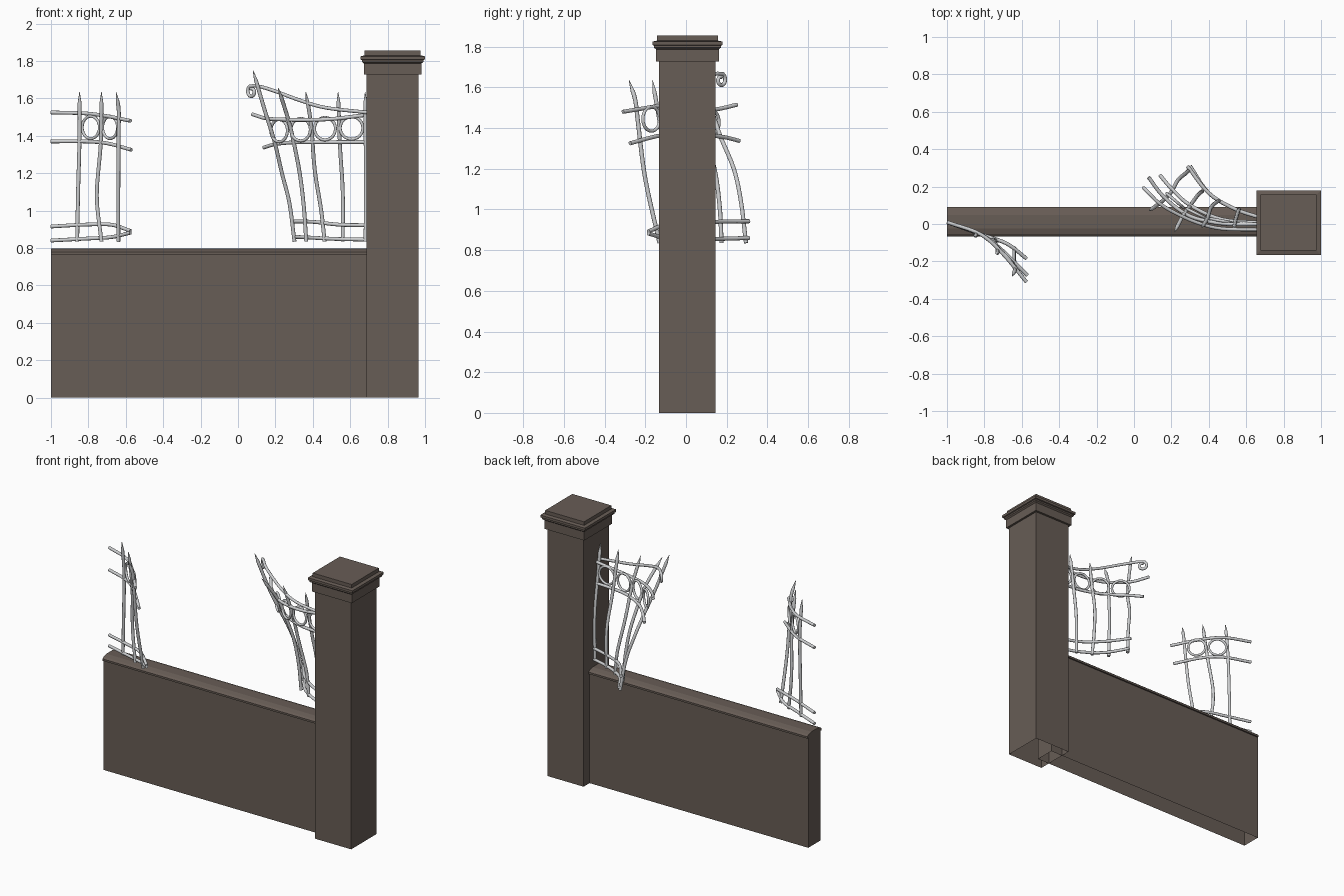
import bpy, bmesh, math
from mathutils import Vector

if "Cube" in bpy.data.objects:
    bpy.data.objects.remove(bpy.data.objects["Cube"])


def material(name, col):
    m = bpy.data.materials.new(name)
    m.diffuse_color = (*col, 1)
    m.use_nodes = True
    m.node_tree.nodes["Principled BSDF"].inputs["Base Color"].default_value = m.diffuse_color
    return m


STONE = material("brown stone", (0.137, 0.109, 0.092))
IRON = material("light grey iron", (0.62, 0.63, 0.64))


def finish(name, bm, mat):
    bmesh.ops.recalc_face_normals(bm, faces=bm.faces)
    me = bpy.data.meshes.new(name)
    bm.to_mesh(me)
    bm.free()
    me.materials.append(mat)
    ob = bpy.data.objects.new(name, me)
    bpy.context.collection.objects.link(ob)
    return ob


def loft(name, rings, mat, cap_start, cap_end):
    """Skin a list of closed rings of points."""
    bm = bmesh.new()
    vs = [[bm.verts.new(p) for p in r] for r in rings]
    n = len(vs[0])
    for a, b in zip(vs, vs[1:]):
        for i in range(n):
            j = (i + 1) % n
            bm.faces.new((a[i], a[j], b[j], b[i]))
    if cap_start:
        bm.faces.new(vs[0])
    if cap_end:
        bm.faces.new(vs[-1])
    return finish(name, bm, mat)


def smooth_path(pts, steps=5):
    """Catmull-Rom curve through the points."""
    p = [Vector(q) for q in pts]
    p = [2 * p[0] - p[1]] + p + [2 * p[-1] - p[-2]]
    out = []
    for i in range(1, len(p) - 2):
        a, b, c, d = p[i - 1:i + 3]
        for k in range(steps):
            t = k / steps
            out.append(0.5 * (2 * b + (c - a) * t + (2 * a - 5 * b + 4 * c - d) * t * t
                              + (3 * b - a - 3 * c + d) * t ** 3))
    return out + [p[-2]]


def tube(name, pts, r, closed=False, tip=False):
    """Round iron bar along a path, optionally with a sharpened end."""
    cu = bpy.data.curves.new(name, 'CURVE')
    cu.dimensions = '3D'
    cu.bevel_depth = r
    cu.bevel_resolution = 4
    cu.use_fill_caps = True
    sp = cu.splines.new('POLY')
    sp.points.add(len(pts) - 1)
    for q, p in zip(sp.points, pts):
        q.co = (*p, 1)
    sp.use_cyclic_u = closed
    if tip:
        sp.points[-1].radius = 0.1
    cu.materials.append(IRON)
    ob = bpy.data.objects.new(name, cu)
    bpy.context.collection.objects.link(ob)
    bpy.ops.object.select_all(action='DESELECT')
    ob.select_set(True)
    bpy.context.view_layer.objects.active = ob
    bpy.ops.object.convert(target='MESH')
    bpy.ops.object.shade_smooth_by_angle(angle=math.radians(50))


def rail(name, pts):
    tube(name, smooth_path(pts), 0.010)


def upright(name, pts):
    # pts run bottom to top; the last stretch tapers to a spear point
    path = smooth_path(pts)
    end = path.pop()
    d = (end - path[-1]).normalized()
    path = [p for p in path if (end - p).length > 0.07] + [end - d * 0.06, end]
    tube(name, path, 0.0105, tip=True)


def ring(name, c, along, rx, rz=0.06):
    d = Vector((along[0], along[1], 0)).normalized()
    pts = [Vector(c) + d * rx * math.cos(a) + Vector((0, 0, rz * math.sin(a)))
           for a in (2 * math.pi * i / 24 for i in range(24))]
    tube(name, pts, 0.008, closed=True)


# wall with rounded coping, open underneath
wc = 0.012
half = [(0.068, 0), (0.068, 0.765), (0.078, 0.765), (0.078, 0.778), (0.066, 0.788), (0.035, 0.797)]
prof = half + [(-y, z) for y, z in reversed(half)]
wall = loft("wall", [[(x, wc + y, z) for y, z in prof] for x in (-1, 0.78)], STONE, True, True)
bm = bmesh.new()
bm.from_mesh(wall.data)
bmesh.ops.delete(bm, geom=[f for f in bm.faces if f.calc_center_median().z < 0.001], context='FACES')
bm.to_mesh(wall.data)
bm.free()

# square pillar with moulded cap, open underneath
px, py = 0.827, 0.007
steps = [(0.139, 0), (0.139, 1.727), (0.154, 1.727), (0.154, 1.787), (0.164, 1.795), (0.164, 1.805),
         (0.172, 1.808), (0.172, 1.825), (0.15, 1.83), (0.15, 1.855)]
loft("pillar", [[(px + sx * w, py + sy * w, z) for sx, sy in ((-1, -1), (1, -1), (1, 1), (-1, 1))]
                for w, z in steps], STONE, False, True)

# left broken railing: rails
rail("left_top_rail", [(-1, 0.01, 1.525), (-0.82, -0.055, 1.52), (-0.7, -0.16, 1.505), (-0.575, -0.31, 1.48)])
rail("left_middle_rail", [(-1, 0.01, 1.37), (-0.82, -0.055, 1.37), (-0.7, -0.145, 1.36), (-0.57, -0.275, 1.325)])
rail("left_low_rail", [(-1, 0.01, 0.915), (-0.82, -0.055, 0.925), (-0.68, -0.105, 0.925), (-0.575, -0.185, 0.892)])
rail("left_bottom_rail", [(-1, 0.01, 0.84), (-0.82, -0.055, 0.85), (-0.68, -0.105, 0.858), (-0.575, -0.185, 0.882)])
# left uprights
upright("left_upright_1", [(-0.86, -0.04, 0.835), (-0.855, -0.04, 1.1), (-0.847, -0.045, 1.4), (-0.847, -0.07, 1.635)])
upright("left_upright_2", [(-0.73, -0.09, 0.835), (-0.755, -0.085, 1.08), (-0.733, -0.12, 1.37), (-0.73, -0.165, 1.635)])
upright("left_upright_3", [(-0.64, -0.13, 0.835), (-0.64, -0.2, 1.15), (-0.638, -0.235, 1.42),
                           (-0.638, -0.25, 1.54), (-0.652, -0.28, 1.635)])
# left rings
ring("left_ring_1", (-0.787, -0.08, 1.445), (1, -0.75), 0.058)
ring("left_ring_2", (-0.684, -0.17, 1.445), (1, -1.05), 0.058)

# right bent railing: scrolled top rail
top = smooth_path([(0.69, -0.03, 1.525), (0.47, -0.025, 1.55), (0.33, 0.01, 1.59),
                   (0.2, 0.07, 1.638), (0.13, 0.115, 1.66), (0.09, 0.155, 1.668)])
d = Vector((-0.7, 0.7, 0))
for i in range(1, 17):
    a = math.pi / 2 - i * 0.42
    r = 0.034 - 0.0012 * i
    top.append(Vector((0.073, 0.172, 1.636)) + d * r * math.cos(a) + Vector((0, 0, r * math.sin(a))))
tube("right_scroll_rail", top, 0.0095)
# remaining right rails
rail("right_upper_rail", [(0.69, 0, 1.512), (0.5, 0.0, 1.49), (0.35, 0.025, 1.485), (0.25, 0.07, 1.487),
                          (0.15, 0.155, 1.493), (0.078, 0.25, 1.515)])
rail("right_middle_rail", [(0.69, 0.005, 1.367), (0.47, 0.025, 1.366), (0.3, 0.1, 1.365),
                           (0.2, 0.19, 1.355), (0.138, 0.262, 1.337)])
rail("right_low_rail", [(0.69, 0.03, 0.922), (0.54, 0.08, 0.925), (0.4, 0.165, 0.94), (0.285, 0.31, 0.942)])
rail("right_bottom_rail", [(0.69, 0.03, 0.845), (0.54, 0.08, 0.848), (0.4, 0.165, 0.855), (0.3, 0.31, 0.86)])
# right uprights
upright("right_upright_1", [(0.302, 0.295, 0.835), (0.275, 0.27, 1.04), (0.235, 0.235, 1.2),
                            (0.195, 0.165, 1.37), (0.148, 0.12, 1.52), (0.08, 0.07, 1.75)])
upright("right_upright_2", [(0.365, 0.175, 0.835), (0.352, 0.165, 1.02), (0.33, 0.14, 1.2), (0.295, 0.09, 1.38),
                            (0.265, 0.05, 1.5), (0.215, -0.045, 1.655)])
upright("right_upright_3", [(0.463, 0.12, 0.835), (0.445, 0.12, 1.0), (0.41, 0.085, 1.22),
                            (0.392, 0.03, 1.45), (0.363, -0.02, 1.635)])
upright("right_upright_4", [(0.56, 0.075, 0.835), (0.56, 0.075, 1.1), (0.545, 0.03, 1.35), (0.535, -0.02, 1.635)])
upright("right_upright_5", [(0.682, 0.03, 0.835), (0.684, 0.03, 1.15), (0.682, 0.0, 1.4), (0.68, -0.03, 1.635)])
# right rings
for i, (x, y, z, dy, rx) in enumerate([(0.22, 0.125, 1.428, -0.85, 0.058), (0.335, 0.055, 1.433, -0.5, 0.058),
                                       (0.465, 0.018, 1.438, -0.18, 0.057), (0.607, 0.004, 1.442, -0.04, 0.061)]):
    ring(f"right_ring_{i + 1}", (x, y, z), (1, dy), rx)
